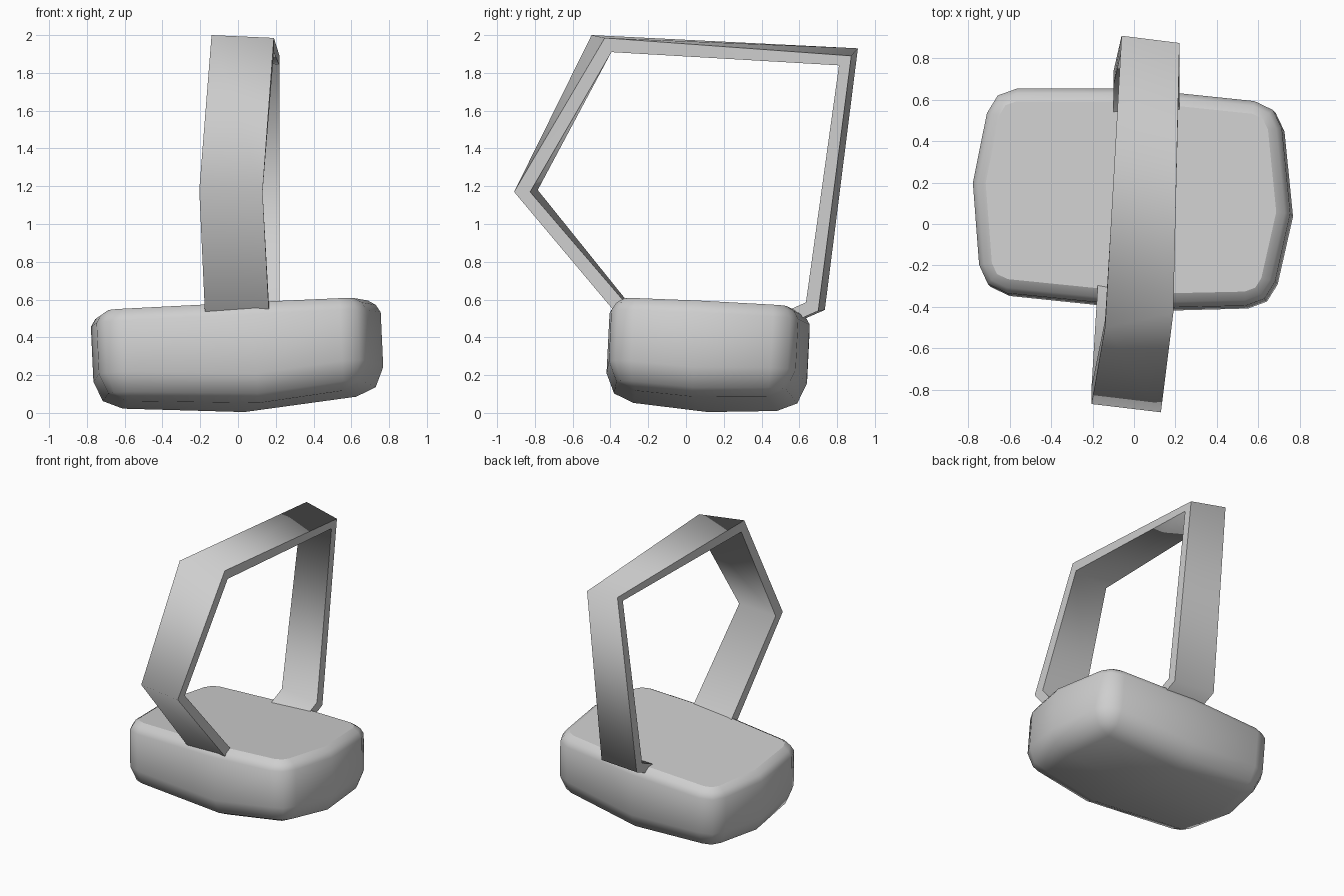
import bpy
import bmesh
from mathutils import Vector

cube = bpy.data.objects.get("Cube")
if cube:
    bpy.data.objects.remove(cube, do_unlink=True)

GREY = (0.62, 0.62, 0.62, 1.0)
grey = bpy.data.materials.new("light grey")
grey.use_nodes = True
grey.diffuse_color = GREY
grey.node_tree.nodes["Principled BSDF"].inputs["Base Color"].default_value = GREY


def finish(bm, name):
    """Turn the bmesh into a smooth-shaded grey object."""
    bmesh.ops.recalc_face_normals(bm, faces=bm.faces[:])
    for face in bm.faces:
        face.smooth = True
    mesh = bpy.data.meshes.new(name)
    bm.to_mesh(mesh)
    bm.free()
    mesh.materials.append(grey)
    obj = bpy.data.objects.new(name, mesh)
    bpy.context.collection.objects.link(obj)
    return obj


def bridge(bm, a, b):
    """Join two closed rings with quads."""
    n = len(a)
    return [bm.faces.new((a[i], a[(i + 1) % n], b[(i + 1) % n], b[i]))
            for i in range(n)]


# Basket body: a core outline, grown outwards by a radius at each height
# core point x, y, lift of the underside; corners and side middles alternate
CORE = [(0.575, 0.435, 0.08), (0.0, 0.495, 0.035),
        (-0.555, 0.495, 0.08), (-0.62, 0.18, 0.06),
        (-0.59, -0.195, 0.08), (0.1, -0.265, 0.035),
        (0.545, -0.255, 0.08), (0.615, 0.05, 0.06)]
# radius, height, share of the underside lift
LAYERS = [(0, 0, 1), (0.105, 0.045, 1), (0.15, 0.15, 1),
          (0.15, 0.5, 0), (0.125, 0.54, 0), (0.085, 0.565, 0)]


def tilt(x, y, z):
    """Lean the body slightly to one side."""
    return (x - 0.046 * (z - 0.3), y + 0.05 * (z - 0.3),
            z + 0.046 * x - 0.05 * y)


def outline(radius, height, lift):
    points = []
    for i, (x, y, low) in enumerate(CORE):
        here = Vector((x, y))
        before = here - Vector(CORE[i - 1][:2])
        after = Vector(CORE[(i + 1) % len(CORE)][:2]) - here
        n1, n2 = (Vector((d.y, -d.x)).normalized() for d in (before, after))
        middle = (n1 + n2).normalized()
        for n in ((n1, middle, n2) if i % 2 == 0 else (middle,)):
            p = here + n * radius
            points.append(tilt(p.x, p.y, height + low * lift))
    return points


bm = bmesh.new()
rings = [[bm.verts.new(p) for p in outline(*layer)] for layer in LAYERS]
for a, b in zip(rings, rings[1:]):
    bridge(bm, a, b)
bottom = bm.verts.new(tilt(0.02, 0.13, 0.01))
for i, v in enumerate(rings[0]):
    bm.faces.new((v, bottom, rings[0][i - 1]))
top = bm.faces.new(rings[-1])
for edge in top.edges:
    edge.smooth = False
bmesh.ops.remove_doubles(bm, verts=bm.verts[:], dist=0.0005)
finish(bm, "basket_body")

# Carrying handle: an angular band swept through sections
# outer left point, outer right point, step (y, z) to the inside of the band
SECTIONS = [
    ((0.17, -0.28, 0.42), (-0.17, -0.27, 0.42), (0.06, 0.045)),
    ((0.13, -0.91, 1.17), (-0.205, -0.87, 1.18), (0.085, 0)),
    ((0.19, -0.43, 1.985), (-0.14, -0.5, 2.0), (0.035, -0.075)),
    ((0.22, 0.875, 1.89), (-0.06, 0.91, 1.93), (-0.065, -0.05)),
    ((0.22, 0.7, 0.54), (-0.1, 0.735, 0.545), (-0.065, 0.045)),
    ((0.22, 0.45, 0.43), (-0.1, 0.47, 0.43), (-0.03, 0.06)),
]
bm = bmesh.new()
rings = []
for left, right, step in SECTIONS:
    inward = Vector((0, *step))
    left, right = Vector(left), Vector(right)
    corners = (left, right, right + inward, left + inward)
    rings.append([bm.verts.new(c) for c in corners])
for a, b in zip(rings, rings[1:]):
    bridge(bm, a, b)
    for v, w in zip(a, b):
        bm.edges.get((v, w)).smooth = False
for end in (rings[0], rings[-1]):
    cap = bm.faces.new(end)
    for edge in cap.edges:
        edge.smooth = False
finish(bm, "carrying_handle")
